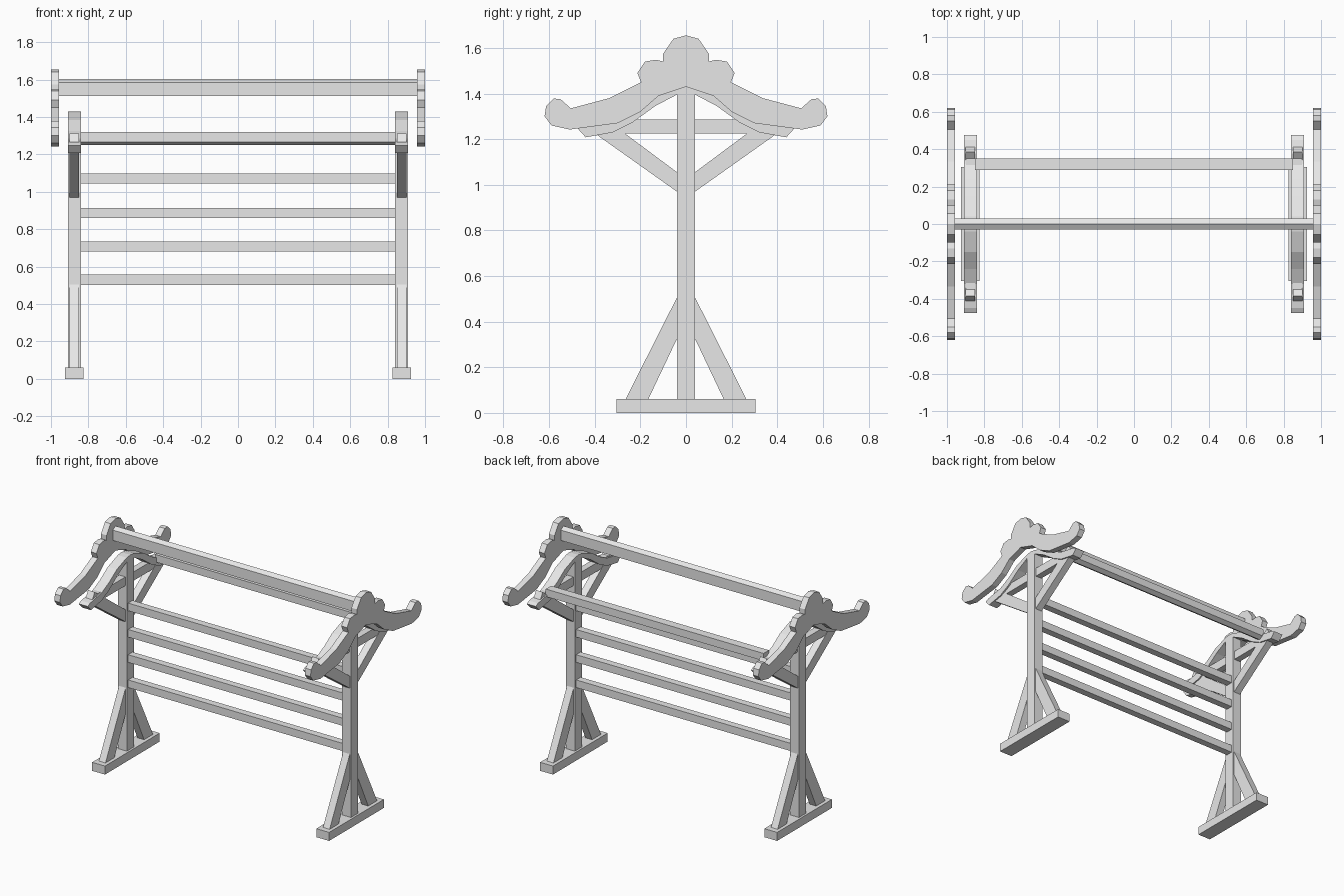
import bpy
import bmesh

cube = bpy.data.objects.get("Cube")
if cube:
    bpy.data.objects.remove(cube, do_unlink=True)

grey = bpy.data.materials.new("plain grey")
grey.use_nodes = True
grey.diffuse_color = (0.8, 0.8, 0.8, 1)
grey.node_tree.nodes["Principled BSDF"].inputs["Base Color"].default_value = (0.8, 0.8, 0.8, 1)


def prism(name, profile, x, half):
    """Extrude a (y, z) profile along x, centred on x."""
    bm = bmesh.new()
    face = bm.faces.new([bm.verts.new((x - half, y, z)) for y, z in profile])
    out = bmesh.ops.extrude_face_region(bm, geom=[face])
    moved = [v for v in out["geom"] if isinstance(v, bmesh.types.BMVert)]
    bmesh.ops.translate(bm, verts=moved, vec=(2 * half, 0, 0))
    bmesh.ops.recalc_face_normals(bm, faces=bm.faces)
    mesh = bpy.data.meshes.new(name)
    bm.to_mesh(mesh)
    bm.free()
    mesh.materials.append(grey)
    obj = bpy.data.objects.new(name, mesh)
    bpy.context.scene.collection.objects.link(obj)
    return obj


def box(name, x, half, depth, low, high):
    return prism(name, [(-depth, low), (depth, low), (depth, high), (-depth, high)], x, half)


def mirrored(points):
    """Complete a half profile that runs from the top centre to the bottom centre."""
    return points + [(-y, z) for y, z in reversed(points) if y > 0]


# Scrolled gable board outline, half
board = mirrored([
    (0, 1.655), (0.055, 1.64), (0.1, 1.575), (0.1, 1.54), (0.13, 1.548),
    (0.18, 1.54), (0.213, 1.49), (0.197, 1.45), (0.335, 1.38), (0.505, 1.335),
    (0.55, 1.375), (0.58, 1.378), (0.613, 1.345), (0.62, 1.30), (0.59, 1.26),
    (0.51, 1.242), (0.3, 1.27), (0.2, 1.32), (0.12, 1.39), (0, 1.43)])

# Curved bracket arm outline, half
arm = mirrored([
    (0, 1.43), (0.04, 1.425), (0.15, 1.385), (0.24, 1.325), (0.32, 1.285),
    (0.45, 1.26), (0.475, 1.247), (0.44, 1.208), (0.32, 1.23), (0.236, 1.272),
    (0.135, 1.345), (0.04, 1.395), (0, 1.4)])

foot_brace = [(0.27, 0.05), (0.17, 0.05), (0.03, 0.345), (0.03, 0.525)]
arm_brace = [(0.03, 0.963), (0.425, 1.243), (0.385, 1.312), (0.03, 1.048)]

# End frames
for side, s in (("left", 1), ("right", -1)):
    x = 0.875 * s
    box(side + "_foot", x, 0.05, 0.305, 0, 0.06)
    box(side + "_post", x, 0.035, 0.04, 0.03, 1.41)
    box(side + "_tie", x, 0.024, 0.38, 1.225, 1.287)
    prism(side + "_arm", arm, x, 0.035)
    prism(side + "_gable_board", board, 0.978 * s, 0.022)
    for place, d in (("front", -1), ("back", 1)):
        for part, shape in (("foot_brace", foot_brace), ("arm_brace", arm_brace)):
            prism(f"{side}_{place}_{part}", [(y * d, z) for y, z in shape], x, 0.026)

# Cross rails between the posts
for i, z in enumerate((0.53, 0.708, 0.886, 1.072)):
    box(f"rail_{i + 1}", 0, 0.845, 0.025, z - 0.027, z + 0.027)

# Ridge beam with a peaked top, and the back beam with a peaked underside
prism("ridge_beam", [(-0.03, 1.512), (0.03, 1.512), (0.03, 1.585), (0, 1.603), (-0.03, 1.585)], 0, 0.96)
prism("back_beam", [(0.29, 1.32), (0.35, 1.32), (0.35, 1.267), (0.32, 1.25), (0.29, 1.267)], 0, 0.85)
